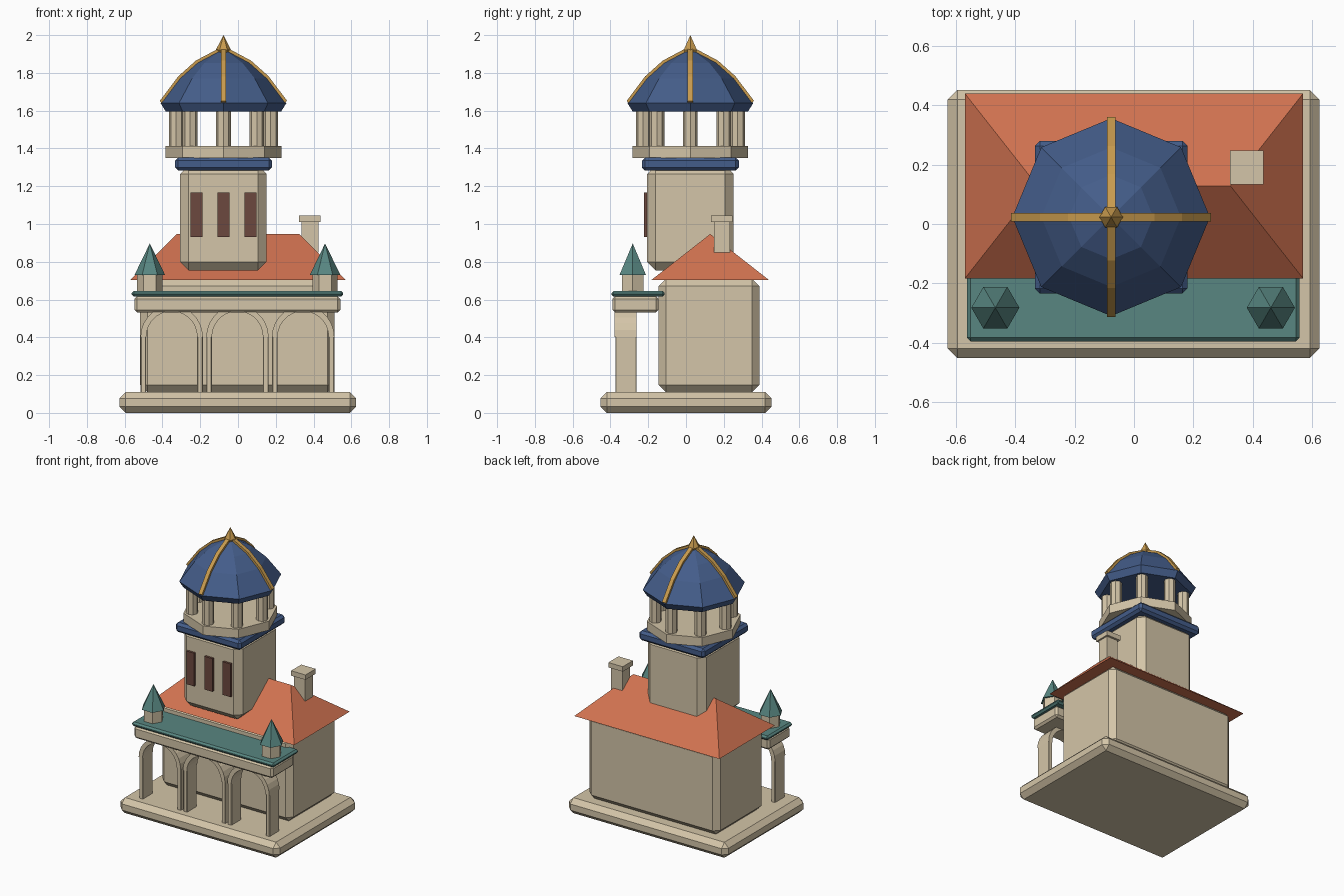
import bpy, bmesh
from math import pi, sin, cos
from mathutils import Matrix, Vector

cube = bpy.data.objects.get("Cube")
if cube:
    bpy.data.objects.remove(cube, do_unlink=True)


def material(name, *srgb):
    lin = [((c / 255 + 0.055) / 1.055) ** 2.4 for c in srgb] + [1]
    m = bpy.data.materials.new(name)
    m.use_nodes = True
    m.diffuse_color = lin
    bsdf = next(n for n in m.node_tree.nodes if n.type == 'BSDF_PRINCIPLED')
    bsdf.inputs["Base Color"].default_value = lin
    return m


STONE = material("cream_stone", 212, 197, 168)
TILE = material("terracotta_tile", 208, 114, 80)
BLUE = material("dome_blue", 68, 93, 138)
TEAL = material("weathered_copper", 88, 134, 129)
GOLD = material("gold", 200, 155, 78)
WOOD = material("dark_brown", 108, 72, 62)


def finish(name, bm, mat):
    bmesh.ops.recalc_face_normals(bm, faces=bm.faces)
    mesh = bpy.data.meshes.new(name)
    bm.to_mesh(mesh)
    bm.free()
    mesh.materials.append(mat)
    ob = bpy.data.objects.new(name, mesh)
    bpy.context.collection.objects.link(ob)
    return ob


def box(name, mat, x, y, z, chamfer=0):
    """Box from (min, max) ranges with optional flat chamfers."""
    bm = bmesh.new()
    ranges = (x, y, z)
    mid = Vector([(a + b) / 2 for a, b in ranges])
    size = Vector([b - a for a, b in ranges])
    bmesh.ops.create_cube(bm, size=1, matrix=Matrix.Translation(mid) @ Matrix.Diagonal(size).to_4x4())
    if chamfer:
        bmesh.ops.bevel(bm, geom=bm.edges[:], offset=chamfer, segments=1, affect='EDGES')
    return finish(name, bm, mat)


def lathe(name, mat, centre, sides, profile):
    """Faceted turned solid from (radius, height) points, bottom to top."""
    bm = bmesh.new()
    rings = []
    for r, z in profile:
        n = sides if r > 0 else 1
        rings.append([bm.verts.new((centre[0] + r * cos(2 * pi * i / sides),
                                    centre[1] + r * sin(2 * pi * i / sides), z)) for i in range(n)])
    for low, high in zip(rings, rings[1:]):
        for i in range(sides):
            j = (i + 1) % sides
            if len(high) == 1:
                bm.faces.new((low[i], low[j], high[0]))
            else:
                bm.faces.new((low[i], low[j], high[j], high[i]))
    for ring in (rings[0], rings[-1]):
        if len(ring) > 1:
            bm.faces.new(ring)
    return finish(name, bm, mat)


def prism(name, mat, outline, y0, y1):
    """Outline in x and z, extruded along y."""
    bm = bmesh.new()
    face = bm.faces.new([bm.verts.new((x, y0, z)) for x, z in outline])
    cap = bmesh.ops.duplicate(bm, geom=[face])["geom"]
    far = next(g for g in cap if isinstance(g, bmesh.types.BMFace))
    bmesh.ops.translate(bm, vec=(0, y1 - y0, 0), verts=far.verts[:])
    bmesh.ops.bridge_loops(bm, edges=face.edges[:] + far.edges[:])
    return finish(name, bm, mat)


# Plinth and main hall
box("plinth", STONE, (-.628, .625), (-.452, .452), (0, .11), .033)
box("main_hall", STONE, (-.518, .512), (-.145, .388), (.11, .71), .038)

# Hipped roof: four eaves corners rising to a ridge
bm = bmesh.new()
eave = [bm.verts.new((sx * .57, .128 + sy * .312, .703)) for sx, sy in ((-1, -1), (1, -1), (1, 1), (-1, 1))]
left, right = [bm.verts.new((x, .128, .947)) for x in (-.325, .325)]
for f in ((eave[0], eave[1], right, left), (eave[2], eave[3], left, right),
          (eave[1], eave[2], right), (eave[3], eave[0], left), eave):
    bm.faces.new(f)
finish("hipped_roof", bm, TILE)

# Chimney
box("chimney", STONE, (.337, .425), (.147, .232), (.85, 1.02))
box("chimney_cap", STONE, (.324, .437), (.133, .247), (1.01, 1.045))

# Arcade: three arches on slim piers
for k in (-1, 0, 1):
    cx, spring, outer, inner = -.003 + k * .348, .403, .165, .135
    steps = [pi * i / 14 for i in range(15)]
    arc = [(cx + outer * cos(a), spring + outer * sin(a)) for a in steps]
    arc += [(cx + inner * cos(a), spring + inner * sin(a)) for a in reversed(steps)]
    prism("arch", STONE, arc, -.378, -.262)
    for s in (-1, 1):
        px = cx + s * .15
        box("arcade_pier", STONE, (px - .015, px + .015), (-.374, -.262), (.1, .407), .004)

# Porch beam and roof slab
box("porch_beam", STONE, (-.548, .542), (-.39, -.145), (.532, .617), .014)
box("porch_roof", TEAL, (-.563, .557), (-.395, -.113), (.615, .646), .012)

# Corner turrets
for cx in (-.467, .461):
    lathe("turret_base", STONE, (cx, -.282), 6, [(.067, .64), (.067, .735)])
    lathe("turret_spire", TEAL, (cx, -.282), 6, [(.081, .73), (0, .897)])

# Tower with narrow windows and a blue cornice
TX, TY = -.077, .023
box("tower", STONE, (TX - .229, TX + .229), (TY - .229, TY + .229), (.755, 1.31), .045)
for k in (-1, 0, 1):
    wx = TX + k * .143
    box("tower_window", WOOD, (wx - .031, wx + .031), (TY - .245, TY - .22), (.932, 1.167))
box("tower_cornice", BLUE, (TX - .257, TX + .257), (TY - .257, TY + .257), (1.283, 1.352), .017)

# Open belfry
lathe("belfry_floor", STONE, (TX, TY), 8, [(.306, 1.35), (.306, 1.414)])
for i in range(8):
    a = i * pi / 4
    lathe("belfry_column", STONE, (TX + .25 * cos(a), TY + .25 * sin(a)), 8, [(.039, 1.41), (.039, 1.61)])

# Dome, ribs and finial
shell = [(.333, 1.64), (.235, 1.77), (.142, 1.853), (0, 1.928)]
lathe("dome", BLUE, (TX, TY), 8, [(.305, 1.595)] + shell)
rib_line = shell[:-1] + [(.02, 1.918)]
rib = [(r + .004, z + .012) for r, z in rib_line] + [(r - .02, z - .012) for r, z in reversed(rib_line)]
for i in range(4):
    ob = prism("dome_rib", GOLD, rib, -.014, .014)
    ob.matrix_world = Matrix.Translation((TX, TY, 0)) @ Matrix.Rotation(i * pi / 2, 4, 'Z')
lathe("finial", GOLD, (TX, TY), 6, [(.03, 1.9), (.04, 1.922), (0, 2.0)])
